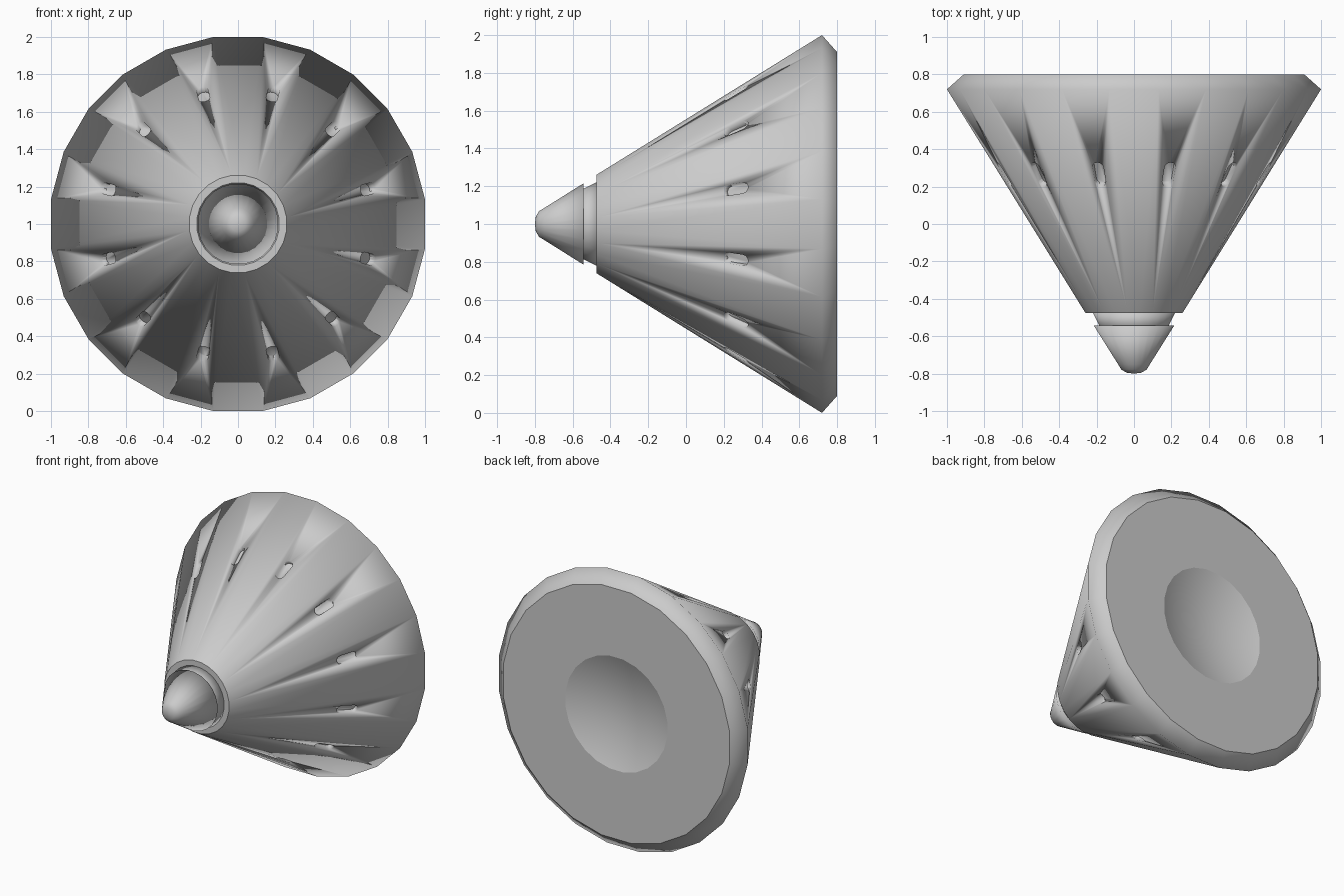
import bpy
import bmesh
from math import sin, cos, pi, atan2, radians
from mathutils import Vector

cube = bpy.data.objects.get("Cube")
if cube:
    bpy.data.objects.remove(cube, do_unlink=True)

SIDES = 24
STEP = 2 * pi / SIDES
AXIS_Z = 1.0
BACK = Vector((0, 1, 0))

grey = bpy.data.materials.new("light_grey")
grey.use_nodes = True
colour = (0.6, 0.6, 0.6, 1)
grey.diffuse_color = colour
grey.node_tree.nodes["Principled BSDF"].inputs["Base Color"].default_value = colour


def finish(name, bm):
    """Turn a bmesh into a smooth grey object."""
    bmesh.ops.recalc_face_normals(bm, faces=bm.faces)
    for f in bm.faces:
        f.smooth = True
    mesh = bpy.data.meshes.new(name)
    mesh.materials.append(grey)
    # flat end discs keep a crisp border
    if name == "hull":
        for e in bm.edges:
            ends = [abs(f.normal.y) > 0.999 for f in e.link_faces]
            e.smooth = not (any(ends) and not all(ends))
    bm.to_mesh(mesh)
    bm.free()
    obj = bpy.data.objects.new(name, mesh)
    bpy.context.scene.collection.objects.link(obj)
    return obj


def lathe(name, profile):
    """Revolve (radius, y) points about the front-to-back axis."""
    bm = bmesh.new()
    rings = []
    for r, y in profile:
        if r == 0:
            rings.append([bm.verts.new((0, y, AXIS_Z))])
            continue
        r /= cos(STEP / 2)
        angles = [(i + 0.5) * STEP for i in range(SIDES)]
        rings.append([bm.verts.new((r * cos(a), y, AXIS_Z + r * sin(a))) for a in angles])
    for p, q in zip(rings, rings[1:]):
        for i in range(SIDES):
            j = (i + 1) % SIDES
            corners = [p[i % len(p)], p[j % len(p)], q[j % len(q)], q[i % len(q)]]
            bm.faces.new(list(dict.fromkeys(corners)))
    return finish(name, bm)


# Conical hull with chamfered rim and shallow dish in the back
dish = [(0.41 * cos(k * pi / 10), 0.8 - 0.08 * sin(k * pi / 10) ** 2) for k in range(5)]
hull = lathe("hull", [(0, -0.475), (0.26, -0.475), (1, 0.72), (0.91, 0.8)] + dish + [(0, 0.72)])

# Flared neck and overhanging nose cap
lathe("neck", [(0.185, -0.545), (0.22, -0.475), (0, -0.475)])
lathe("nose_cap", [(0, -0.8), (0.04, -0.795), (0.068, -0.778), (0.085, -0.75),
                   (0.215, -0.543), (0, -0.543)])

# Pill-shaped recesses around the hull
slope = atan2(0.74, 1.195)
bm = bmesh.new()
for k in range(12):
    a = radians(15 + 30 * k)
    radial = Vector((cos(a), 0, sin(a)))
    along = radial * sin(slope) + BACK * cos(slope)
    normal = radial * cos(slope) - BACK * sin(slope)
    across = along.cross(normal)
    centre = Vector((0, 0.265, AXIS_Z)) + radial * 0.718
    outline = []
    for end in (0, 1):
        for i in range(7):
            t = end * pi + i * pi / 6
            shift = 0.045 if end == 0 else -0.045
            outline.append(centre + across * 0.03 * cos(t) + along * (shift + 0.03 * sin(t)))
    low = [bm.verts.new(p - normal * 0.035) for p in outline]
    high = [bm.verts.new(p + normal * 0.05) for p in outline]
    bm.faces.new(low)
    bm.faces.new(high)
    for i in range(len(low)):
        j = (i + 1) % len(low)
        bm.faces.new((low[i], low[j], high[j], high[i]))
cutter = finish("slot_cutter", bm)
cutter.hide_render = True

cut = hull.modifiers.new("slots", "BOOLEAN")
cut.operation = "DIFFERENCE"
cut.solver = "EXACT"
cut.object = cutter
bpy.context.view_layer.objects.active = hull
bpy.ops.object.modifier_apply(modifier=cut.name)
bpy.data.objects.remove(cutter, do_unlink=True)
